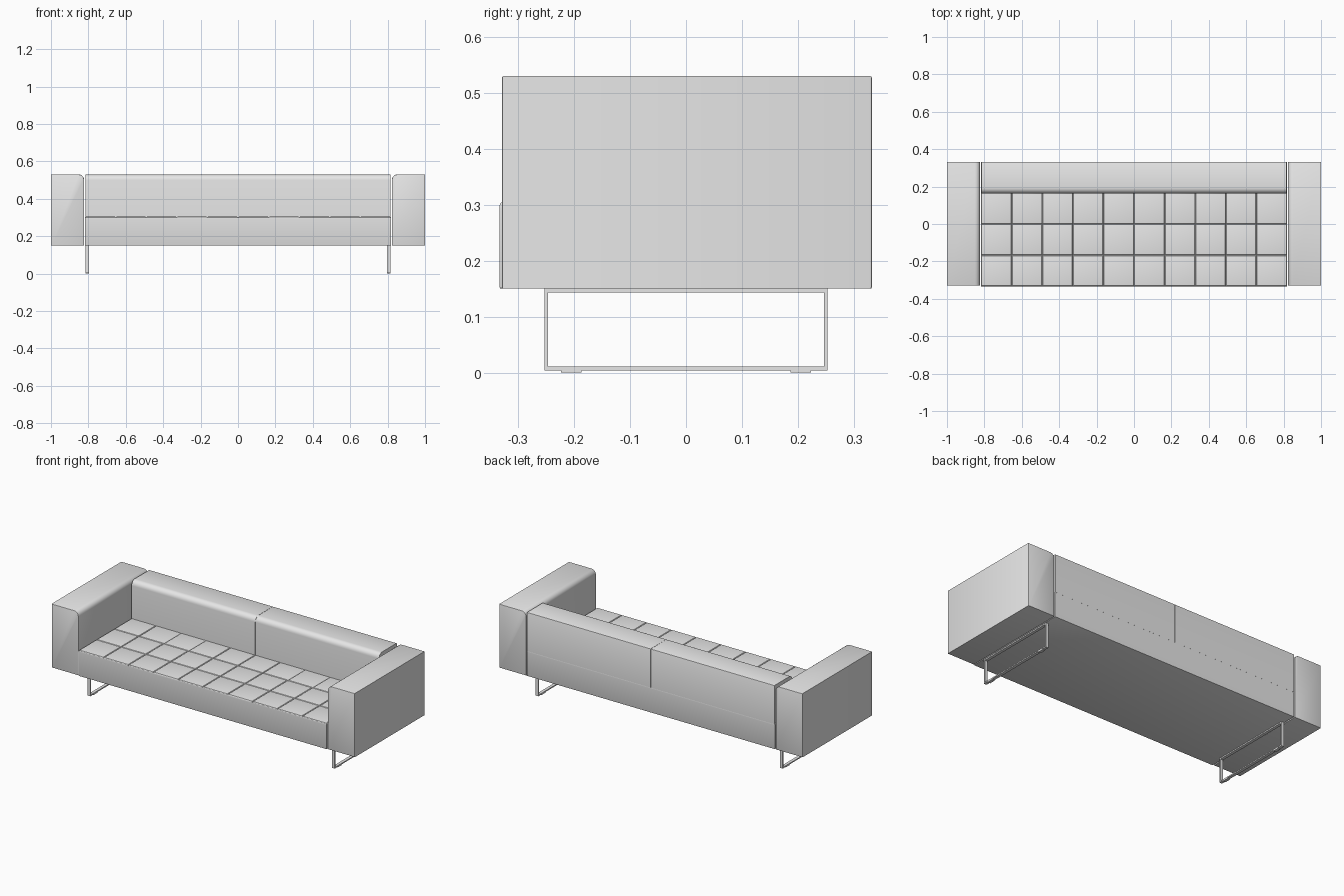
import bpy
import bmesh
from mathutils import Vector

default_cube = bpy.data.objects.get("Cube")
if default_cube:
    bpy.data.objects.remove(default_cube, do_unlink=True)

GREY = (0.8, 0.8, 0.8, 1)
grey = bpy.data.materials.new("light grey")
grey.use_nodes = True
grey.diffuse_color = GREY
grey.node_tree.nodes["Principled BSDF"].inputs["Base Color"].default_value = GREY


def add_box(bm, lo, hi):
    """Add a box between two corners and return its vertices."""
    lo, hi = Vector(lo), Vector(hi)
    verts = bmesh.ops.create_cube(bm, size=1)["verts"]
    for v in verts:
        v.co = (lo + hi) / 2 + v.co * (hi - lo)
    return verts


def round_edges(bm, rule, radius, segments):
    """Bevel the edges whose midpoint satisfies the rule."""
    edges = [e for e in bm.edges if rule((e.verts[0].co + e.verts[1].co) / 2)]
    bmesh.ops.bevel(bm, geom=edges, offset=radius, segments=segments,
                    profile=0.5, affect='EDGES', clamp_overlap=True)


def finish(bm, name):
    mesh = bpy.data.meshes.new(name)
    bmesh.ops.recalc_face_normals(bm, faces=bm.faces)
    bm.to_mesh(mesh)
    bm.free()
    mesh.materials.append(grey)
    obj = bpy.data.objects.new(name, mesh)
    bpy.context.collection.objects.link(obj)
    bpy.ops.object.select_all(action='DESELECT')
    obj.select_set(True)
    bpy.context.view_layer.objects.active = obj
    bpy.ops.object.shade_smooth_by_angle()
    return obj


def near(a, b):
    return abs(a - b) < 0.001


HALF = 0.818      # half width between the arms
BACK = 0.332
FRONT = -0.333
BOTTOM = 0.15
SEAT_TOP = 0.305
TOP = 0.53

# Seat base
bm = bmesh.new()
add_box(bm, (-HALF, FRONT, BOTTOM), (HALF, BACK, SEAT_TOP - 0.012))
round_edges(bm, lambda m: near(m.z, BOTTOM), 0.003, 2)
finish(bm, "seat_base")

# Quilted seat squares
bm = bmesh.new()
columns, rows = 10, 4
dx, dy = 2 * HALF / columns, (BACK - FRONT) / rows
for i in range(columns):
    for j in range(rows):
        x, y = -HALF + i * dx, FRONT + j * dy
        add_box(bm, (x, y, SEAT_TOP - 0.012), (x + dx, y + dy, SEAT_TOP))
round_edges(bm, lambda m: near(m.z, SEAT_TOP), 0.007, 3)
finish(bm, "seat_squares")

for side, label in ((1, "left"), (-1, "right")):
    # Backrest half with a rolled front edge
    bm = bmesh.new()
    inner, outer = side * 0.0005, side * 0.816
    add_box(bm, (min(inner, outer), 0.163, SEAT_TOP - 0.006),
            (max(inner, outer), BACK, TOP))
    round_edges(bm, lambda m: near(m.z, TOP) and near(m.y, 0.163), 0.03, 6)
    round_edges(bm, lambda m: near(m.z, TOP) and near(m.y, BACK), 0.005, 2)
    finish(bm, label + "_backrest")

    # Arm with a rounded inner top edge
    bm = bmesh.new()
    inner, outer = side * 0.823, side
    add_box(bm, (min(inner, outer), -0.329, BOTTOM),
            (max(inner, outer), BACK, TOP))
    round_edges(bm, lambda m: near(m.z, TOP) and near(m.x, inner), 0.028, 6)
    round_edges(bm, lambda m: near(m.y, -0.329) or near(m.y, BACK), 0.004, 2)
    finish(bm, label + "_arm")

    # Rectangular leg loop made of flat bar
    bm = bmesh.new()
    x0, x1 = side * 0.806 - 0.009, side * 0.806 + 0.009
    bar, reach, low, high = 0.007, 0.253, 0.004, BOTTOM
    for z in (low, high - bar):
        add_box(bm, (x0, -reach, z), (x1, reach, z + bar))
    for y in (-reach, reach - bar):
        add_box(bm, (x0, y, low + bar), (x1, y + bar, high - bar))
    finish(bm, label + "_leg_loop")

    # Floor glides
    bm = bmesh.new()
    for y in (-0.205, 0.205):
        add_box(bm, (x0, y - 0.018, 0), (x1, y + 0.018, 0.004))
    finish(bm, label + "_floor_glides")
